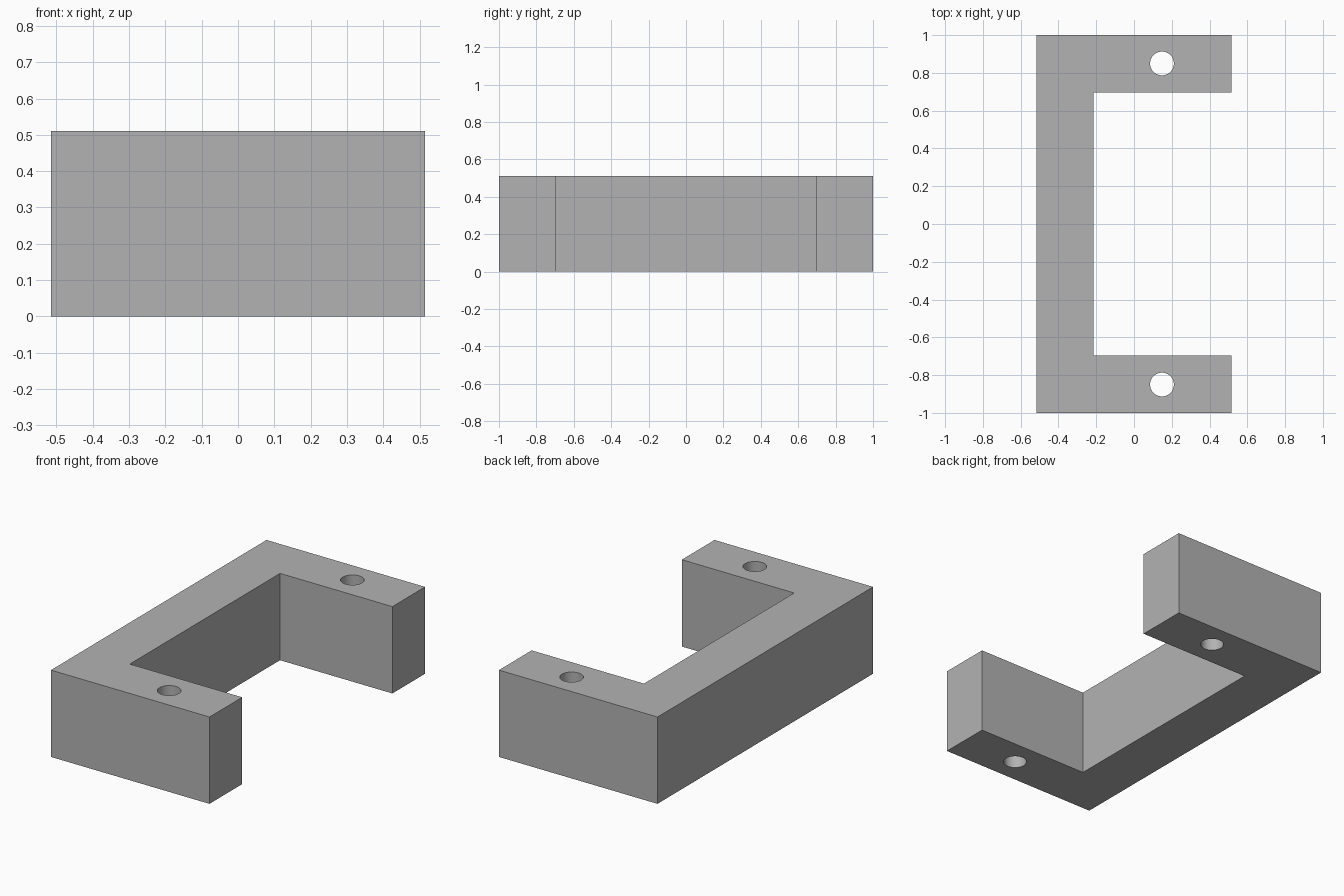
import bpy
import bmesh

default = bpy.data.objects.get("Cube")
if default:
    bpy.data.objects.remove(default, do_unlink=True)

# Overall sizes
HALF_X, HALF_Y, HEIGHT = 0.515, 1.0, 0.51
INNER_X, INNER_Y = -0.215, 0.697
HOLE_X, HOLE_Y, HOLE_R = 0.148, 0.85, 0.063

# Single grey material
grey = bpy.data.materials.new("plain grey")
grey.use_nodes = True
colour = (0.45, 0.45, 0.45, 1)
grey.diffuse_color = colour
grey.node_tree.nodes["Principled BSDF"].inputs["Base Color"].default_value = colour

# C-shaped bracket: half outline mirrored in y, then extruded upward
half = [(-HALF_X, HALF_Y), (HALF_X, HALF_Y), (HALF_X, INNER_Y), (INNER_X, INNER_Y)]
outline = half + [(x, -y) for x, y in reversed(half)]
bm = bmesh.new()
base = bm.faces.new([bm.verts.new((x, y, 0)) for x, y in outline])
top = bmesh.ops.extrude_face_region(bm, geom=[base])["geom"]
bmesh.ops.translate(bm, vec=(0, 0, HEIGHT),
                    verts=[v for v in top if isinstance(v, bmesh.types.BMVert)])
bmesh.ops.recalc_face_normals(bm, faces=bm.faces)
mesh = bpy.data.meshes.new("bracket")
bm.to_mesh(mesh)
bm.free()
mesh.materials.append(grey)
bracket = bpy.data.objects.new("bracket", mesh)
bpy.context.collection.objects.link(bracket)


def drill(y):
    """Cut a vertical screw hole right through one arm."""
    bpy.ops.mesh.primitive_cylinder_add(vertices=48, radius=HOLE_R, depth=HEIGHT * 2,
                                        location=(HOLE_X, y, HEIGHT / 2))
    cutter = bpy.context.object
    cutter.name = "hole_cutter"
    cutter.hide_render = True
    cutter.data.materials.append(grey)
    mod = bracket.modifiers.new("screw_hole", 'BOOLEAN')
    mod.operation = 'DIFFERENCE'
    mod.solver = 'EXACT'
    mod.object = cutter
    bpy.ops.object.select_all(action='DESELECT')
    bracket.select_set(True)
    bpy.context.view_layer.objects.active = bracket
    bpy.ops.object.modifier_apply(modifier=mod.name)
    bpy.data.objects.remove(cutter, do_unlink=True)


# Screw holes, one in each arm
for side in (-1, 1):
    drill(side * HOLE_Y)

# Smooth hole walls, keep the block edges sharp
bpy.ops.object.shade_smooth_by_angle()
